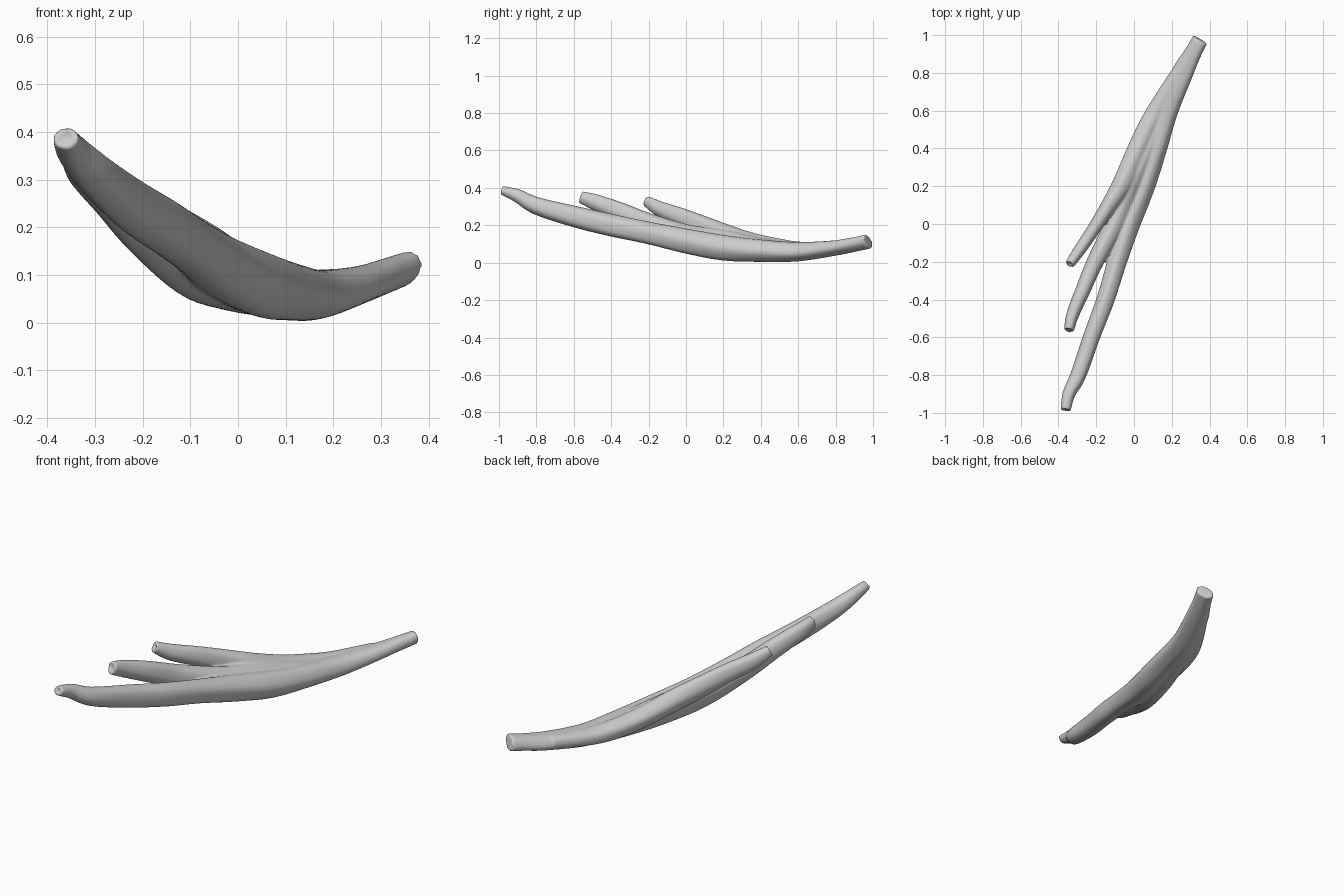
import bpy, bmesh, math
from mathutils import Vector

if "Cube" in bpy.data.objects:
    bpy.data.objects.remove(bpy.data.objects["Cube"])

SIDES = 20

def catmull(a, b, c, d, t):
    return [0.5 * (2*q + (r-p)*t + (2*p-5*q+4*r-s)*t*t + (3*q-p-3*r+s)*t**3)
            for p, q, r, s in zip(a, b, c, d)]

def strand(bm, keys, steps=6):
    """Loft an oval tube; each key is x, y, z, half width, half height, roll."""
    k = [keys[0]] + keys + [keys[-1]]
    path = [catmull(*k[i:i+4], j/steps) for i in range(len(keys)-1) for j in range(steps)]
    path.append(list(keys[-1]))
    pts = [Vector(p[:3]) for p in path]
    rings = []
    for i, p in enumerate(path):
        t = (pts[min(i+1, len(pts)-1)] - pts[max(i-1, 0)]).normalized()
        u = t.cross(Vector((0, 0, 1))).normalized()
        v = u.cross(t)
        r = math.radians(p[5])
        u, v = u*math.cos(r) + v*math.sin(r), v*math.cos(r) - u*math.sin(r)
        ring = []
        for s in range(SIDES):
            a = 2*math.pi*s/SIDES
            flute = 1 + 0.025*math.cos(5*a + 0.15*i)     # faint lengthwise ridges
            ring.append(bm.verts.new(pts[i] + flute*(u*p[3]*math.cos(a) + v*p[4]*math.sin(a))))
        rings.append(ring)
    for A, B in zip(rings, rings[1:]):
        for s in range(SIDES):
            n = (s+1) % SIDES
            bm.faces.new((A[s], A[n], B[n], B[s]))
    # closed ends, the free tip slightly hollow
    dip = bm.verts.new(pts[0].lerp(pts[2], 0.6))
    for s in range(SIDES):
        bm.faces.new((rings[0][(s+1) % SIDES], rings[0][s], dip))
    bm.faces.new(rings[-1])

# long lower strand, continuing into the shared tendon
long_strand = [
    (-.362, -.988, .388, .027, .023, 0), (-.345, -.9, .358, .034, .036, 0),
    (-.295, -.8, .305, .042, .047, 0), (-.225, -.6, .248, .045, .057, 0),
    (-.15, -.4, .2, .048, .06, 0), (-.09, -.2, .158, .052, .06, 0),
    (-.03, 0, .115, .062, .066, 0), (.045, .2, .08, .065, .068, 0),
    (.108, .4, .065, .066, .06, 0), (.168, .6, .06, .066, .052, 0),
    (.257, .8, .08, .058, .04, 10), (.315, .91, .1, .047, .036, 25),
    (.35, .975, .113, .047, .033, 35)]
# middle strand
middle_strand = [
    (-.345, -.565, .352, .026, .032, 0), (-.325, -.48, .322, .034, .044, 0),
    (-.27, -.35, .27, .04, .053, 0), (-.205, -.2, .205, .045, .06, 0),
    (-.1, 0, .13, .055, .075, 0), (-.02, .2, .1, .06, .075, 0),
    (.07, .4, .07, .06, .06, 0), (.15, .6, .06, .05, .045, 0),
    (.25, .8, .08, .03, .03, 0)]
# short upper strand
short_strand = [
    (-.342, -.215, .332, .025, .028, 0), (-.29, -.14, .288, .032, .042, 0),
    (-.215, -.03, .245, .035, .05, 0), (-.145, .08, .2, .04, .055, 0),
    (-.07, .2, .155, .05, .055, 0), (.0, .35, .11, .055, .05, 0),
    (.068, .5, .08, .055, .048, 0), (.13, .62, .07, .05, .042, 0),
    (.23, .8, .08, .035, .035, 0)]

bm = bmesh.new()
for keys in (long_strand, middle_strand, short_strand):
    strand(bm, keys)
bmesh.ops.recalc_face_normals(bm, faces=bm.faces)
mesh = bpy.data.meshes.new("three_headed_muscle")
bm.to_mesh(mesh)
bm.free()
muscle = bpy.data.objects.new("three_headed_muscle", mesh)
bpy.context.collection.objects.link(muscle)

# fuse the strands into one skin and soften the seams
fuse = muscle.modifiers.new("fuse", 'REMESH')
fuse.mode = 'VOXEL'
fuse.voxel_size = 0.007
fuse.use_smooth_shade = True
soft = muscle.modifiers.new("soften", 'SMOOTH')
soft.factor = 0.5
soft.iterations = 3
